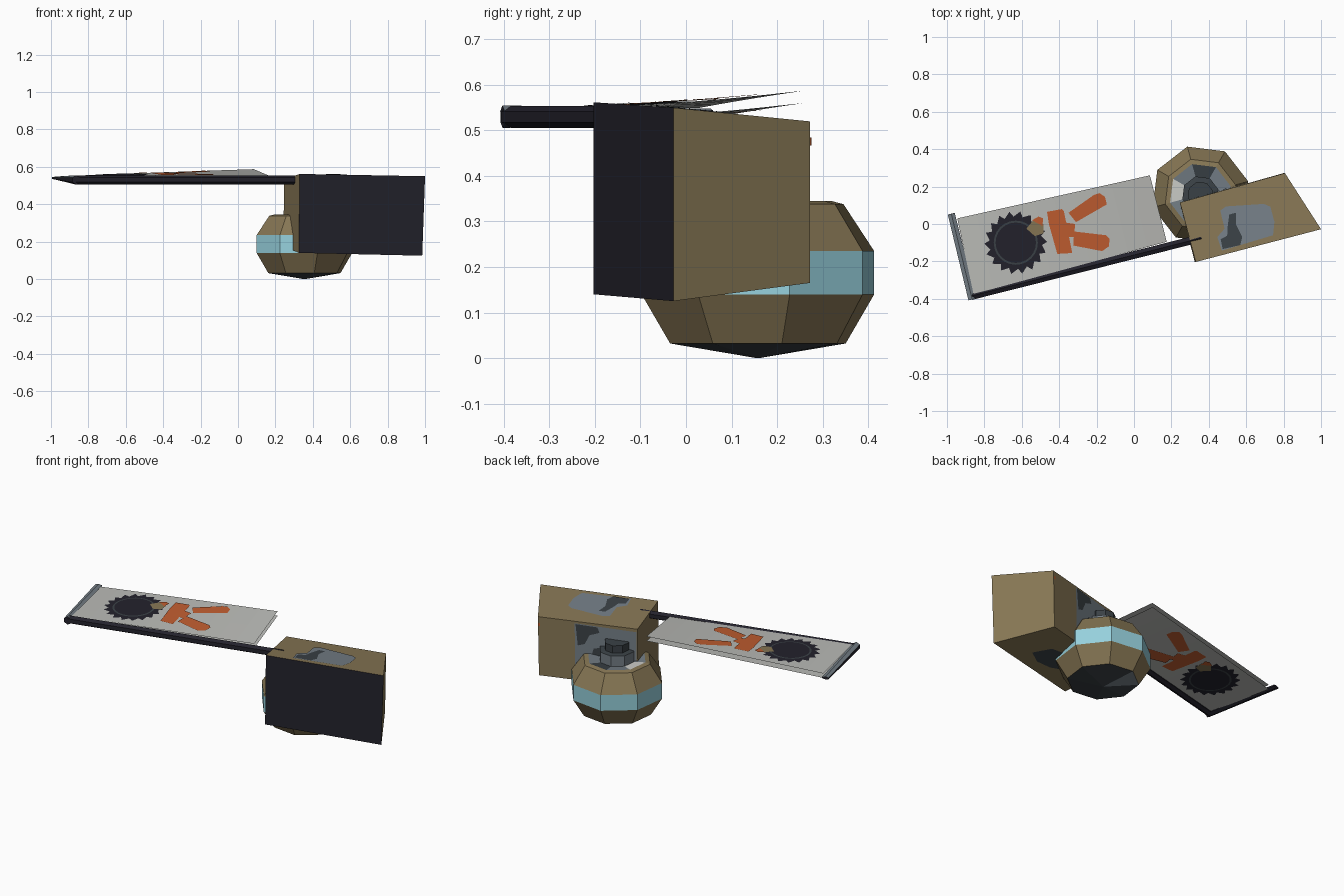
import bpy, bmesh, math
from mathutils import Vector, Matrix

if "Cube" in bpy.data.objects:
    bpy.data.objects.remove(bpy.data.objects["Cube"])

def mat(name, r, g, b):
    lin = lambda c: ((c / 255 + 0.055) / 1.055) ** 2.4 if c > 10 else c / 255 / 12.92
    m = bpy.data.materials.new(name)
    m.diffuse_color = (lin(r), lin(g), lin(b), 1)
    m.use_nodes = True
    m.node_tree.nodes["Principled BSDF"].inputs["Base Color"].default_value = m.diffuse_color
    return m

OLIVE = mat("olive brown", 134, 118, 84)
NAVY = mat("near black", 35, 34, 44)
BLUE = mat("pale blue", 150, 208, 220)
SLATE = mat("slate grey", 116, 126, 134)
DARK = mat("dark slate", 58, 65, 70)
CLOTH = mat("cloth grey", 186, 187, 183)
PALE = mat("pale grey", 208, 209, 204)
ORANGE = mat("orange", 192, 93, 48)

def build(name, verts, faces, mats, idx=None):
    me = bpy.data.meshes.new(name)
    me.from_pydata([tuple(v) for v in verts], [], faces)
    for m in mats:
        me.materials.append(m)
    if idx:
        for p, i in zip(me.polygons, idx):
            p.material_index = i
    me.update()
    ob = bpy.data.objects.new(name, me)
    bpy.context.collection.objects.link(ob)
    return ob

def blend(q, u, v):
    a, b, c, d = [Vector(p) for p in q]
    return (a.lerp(b, u)).lerp(d.lerp(c, u), v)

def decal(name, q, uv, m, lift=0.003):
    """Flat patch on a four-cornered side, outline given in side fractions."""
    n = (Vector(q[1]) - Vector(q[0])).cross(Vector(q[3]) - Vector(q[0])).normalized()
    pts = [blend(q, u, v) + n * lift for u, v in uv]
    build(name, pts, [list(range(len(pts)))], [m])

# tapered box: bottom then top, front-left, front-right, back-right, back-left
B = [(.325, -.203, .14), (.985, -.028, .125), (.80, .272, .165), (.243, .115, .178),
     (.33, -.203, .562), (1.0, -.028, .55), (.807, .272, .52), (.246, .115, .533)]
sides = [(0, 1, 5, 4), (1, 2, 6, 5), (2, 3, 7, 6), (3, 0, 4, 7), (4, 5, 6, 7), (3, 2, 1, 0)]
build("box_head", B, sides, [OLIVE, NAVY], [1, 0, 0, 0, 0, 0])
quad = lambda i: [B[k] for k in sides[i]]

# camouflage patches on the box
top, back, under = quad(4), quad(2), quad(5)
decal("box_top_patch", top, [(.22, .07), (.64, .1), (.70, .3), (.73, .55), (.69, .62),
                             (.38, .74), (.32, .7), (.3, .4), (.22, .3)], SLATE)
decal("box_top_blotch", top, [(.23, .09), (.37, .08), (.41, .2), (.40, .42), (.44, .6),
                              (.38, .6), (.33, .42), (.30, .28), (.24, .25)], DARK, .005)
decal("box_back_patch", back, [(.37, .02), (.99, .02), (.99, .95), (.37, .97)], SLATE)
decal("box_back_blotch_low", back, [(.38, .03), (.98, .03), (.98, .3), (.8, .42), (.66, .62),
                                    (.56, .58), (.52, .36), (.38, .3)], DARK, .005)
decal("box_back_blotch_high", back, [(.40, .6), (.47, .64), (.52, .8), (.62, .86), (.6, .95),
                                     (.38, .96)], DARK, .005)
decal("box_bottom_patch", under, [(.3, .4), (.5, .32), (.66, .4), (.7, .7), (.55, .8),
                                  (.4, .75), (.28, .62)], DARK)
decal("box_back_mark", back, [(.0, .85), (.02, .85), (.02, .9), (.0, .9)], ORANGE, .004)

# eight-sided pot turned from a profile, one colour per band
def lathe(name, cx, cy, prof, mats, idx, n=8, a0=math.radians(15.3)):
    verts, faces, fi = [], [], []
    for r, z in prof:
        for k in range(n):
            a = a0 + 2 * math.pi * k / n
            verts.append((cx + r * math.cos(a), cy + r * math.sin(a), z))
    for j in range(len(prof) - 1):
        for k in range(n):
            l = (k + 1) % n
            faces.append((j * n + k, j * n + l, (j + 1) * n + l, (j + 1) * n + k))
            fi.append(idx[j])
    faces += [tuple(range(n))[::-1], tuple((len(prof) - 1) * n + k for k in range(n))]
    fi += [idx[0], idx[-1]]
    return build(name, verts, faces, mats, fi)

PX, PY = .355, .158
pot = lathe("pot_body", PX, PY,
            [(.004, 0), (.2, .032), (.265, .14), (.265, .235), (.195, .338), (.168, .345), (.08, .335)],
            [DARK, OLIVE, BLUE, SLATE, PALE], [0, 1, 2, 1, 1, 3])
# mottled cap and base of the pot
for p in pot.data.polygons:
    ang = math.degrees(math.atan2(p.center.y - PY, p.center.x - PX)) % 360
    if p.material_index == 3 and p.center.z > .33:
        p.material_index = 4 if 140 < ang < 190 else 0 if 50 < ang < 90 else 3
    if p.material_index == 0 and p.center.z < .03 and 100 < ang < 200:
        p.material_index = 3 if ang < 150 else 0

# stem joining pot and box
lathe("pot_stem", PX, PY, [(.1, .33), (.1, .40), (.07, .405), (.07, .45)],
      [SLATE, DARK], [0, 1, 1])

# many-sided bar between two points
def bar(name, p, q, r0, r1, n, m, lit=None):
    p, q = Vector(p), Vector(q)
    d = (q - p).normalized()
    s = d.cross(Vector((0, 0, 1))).normalized()
    w = s.cross(d)
    verts = []
    for c, (rs, rw) in ((p, r0), (q, r1)):
        for k in range(n):
            a = 2 * math.pi * (k + .5) / n
            verts.append(c + s * (rs * math.cos(a)) + w * (rw * math.sin(a)))
    faces = [(k, (k + 1) % n, n + (k + 1) % n, n + k) for k in range(n)]
    faces += [tuple(range(n))[::-1], tuple(range(n, 2 * n))]
    ob = build(name, verts, faces, [m, lit or m])
    bm = bmesh.new()
    bm.from_mesh(ob.data)
    bmesh.ops.recalc_face_normals(bm, faces=bm.faces)
    for f in bm.faces:
        if lit and f.normal.z > .3:
            f.material_index = 1
    bm.to_mesh(ob.data)
    bm.free()

bar("flag_pole", (-.87, -.385, .53), (.36, -.075, .53), (.024, .024), (.024, .024), 6, NAVY)
bar("cross_bar", (-.865, -.403, .53), (-.977, .055, .54), (.024, .025), (.022, .008), 6, NAVY, SLATE)

# flag: two thin sheets rising towards the free corner
C, BB, A, D = (-.858, -.375, 0), (.175, -.095, 0), (.085, .26, 0), (-.945, .03, 0)
U, V = Vector((1.033, .28)), Vector((-.1, .37))

def rise(x, y):
    p = Vector((x + .858, y + .375))
    u, v = p.dot(U) / U.length_squared, p.dot(V) / V.length_squared
    return .04 * max(0, u) * max(0, v)

def sheet(name, z):
    nu, nv = 10, 4
    verts = []
    for j in range(nv + 1):
        for i in range(nu + 1):
            p = blend((C, BB, A, D), i / nu, j / nv)
            verts.append((p.x, p.y, z + rise(p.x, p.y)))
    w = nu + 1
    build(name, verts, [(j * w + i, j * w + i + 1, (j + 1) * w + i + 1, (j + 1) * w + i)
                        for j in range(nv) for i in range(nu)], [CLOTH])

TOP, LOW = .549, .522
sheet("flag_top_sheet", TOP)
sheet("flag_bottom_sheet", LOW)

# painted emblem, repeated on both outer sides of the flag
gx, gy = -.632, -.1
circle = lambda r, n: [(gx + r * math.cos(2 * math.pi * k / n), gy + r * math.sin(2 * math.pi * k / n))
                       for k in range(n)]
gear = [(gx + r * math.cos(a), gy + r * math.sin(a)) for k in range(18)
        for r, a in ((.14, math.tau * (k - .25) / 18), (.168, math.tau * (k + .08) / 18),
                     (.160, math.tau * (k + .25) / 18))]
shapes = [("gear_disc", gear, NAVY, .003),
          ("gear_ring", circle(.118, 24), DARK, .004),
          ("gear_centre", circle(.108, 24), NAVY, .005),
          ("small_patch", [(-.575, -.025), (-.53, -.065), (-.485, -.05), (-.485, 0), (-.535, .025)], OLIVE, .006),
          ("small_stripe", [(-.545, .02), (-.49, -.01), (-.485, .03), (-.51, .04)], ORANGE, .007),
          ("cross_stripe", [(-.41, -.16), (-.33, -.155), (-.345, -.08), (-.375, .07), (-.385, .08),
                            (-.465, .065), (-.455, 0)], ORANGE, .004),
          ("centre_block", [(-.39, -.07), (-.32, -.07), (-.315, 0), (-.38, .01)], ORANGE, .005),
          ("upper_stripe", [(-.31, .01), (-.145, .105), (-.155, .145), (-.185, .165), (-.215, .155),
                            (-.35, .06)], ORANGE, .004),
          ("lower_stripe", [(-.325, -.115), (-.17, -.145), (-.135, -.12), (-.13, -.08), (-.15, -.06),
                            (-.32, -.04)], ORANGE, .0045)]
for name, pts, m, lift in shapes:
    up = [(x, y, TOP + lift + rise(x, y)) for x, y in pts]
    dn = [(x, y, LOW - lift + rise(x, y)) for x, y in pts]
    ids = list(range(len(pts)))
    build(name + "_top", up, [ids], [m])
    build(name + "_under", dn, [ids[::-1]], [m])
